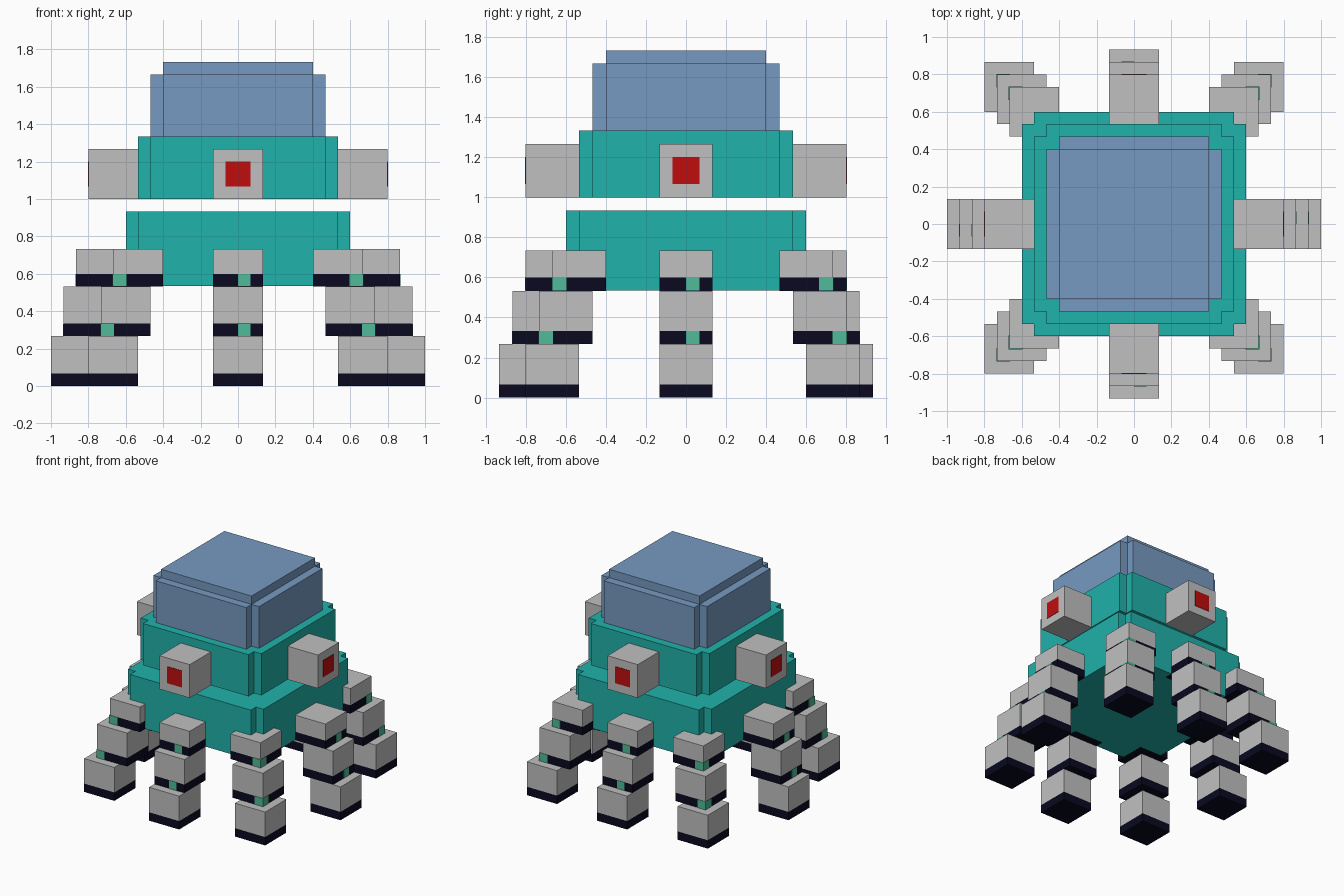
import bpy
import bmesh
from mathutils import Vector

cube = bpy.data.objects.get("Cube")
if cube:
    bpy.data.objects.remove(cube, do_unlink=True)

U = 1 / 15  # size of one block
EPS = 0.003  # thin offset for painted plates


def material(name, rgb):
    lin = [(c / 255 / 12.92) if c < 11 else ((c / 255 + 0.055) / 1.055) ** 2.4 for c in rgb]
    m = bpy.data.materials.new(name)
    m.use_nodes = True
    m.diffuse_color = (*lin, 1)
    bsdf = next(n for n in m.node_tree.nodes if n.type == 'BSDF_PRINCIPLED')
    bsdf.inputs["Base Color"].default_value = (*lin, 1)
    return m


GREY = material("light_grey", (192, 192, 192))
TEAL = material("teal", (32, 178, 170))
BLUE = material("dusty_blue", (119, 154, 193))
RED = material("red", (192, 13, 13))
DARK = material("dark_navy", (9, 9, 32))
GREEN = material("soft_green", (80, 187, 152))


def add_object(name, bm, mat):
    bmesh.ops.recalc_face_normals(bm, faces=bm.faces[:])
    mesh = bpy.data.meshes.new(name)
    bm.to_mesh(mesh)
    bm.free()
    mesh.materials.append(mat)
    obj = bpy.data.objects.new(name, mesh)
    bpy.context.collection.objects.link(obj)
    return obj


def box(name, lo, hi, mat, grow=(0, 0, 0)):
    """Box between two corners given in blocks, grown by a small amount."""
    lo, hi, g = Vector(lo) * U, Vector(hi) * U, Vector(grow)
    bm = bmesh.new()
    bmesh.ops.create_cube(bm, size=1)
    bmesh.ops.scale(bm, vec=hi - lo + 2 * g, verts=bm.verts)
    bmesh.ops.translate(bm, vec=(lo + hi) / 2, verts=bm.verts)
    return add_object(name, bm, mat)


def notched_block(name, r, z0, z1, mat):
    """Square prism with one block cut from each vertical corner."""
    n = r - 1
    corner = [(r, n), (n, n), (n, r)]
    outline = []
    for _ in range(4):
        outline += corner
        corner = [(-y, x) for x, y in corner]
    bm = bmesh.new()
    base = bm.faces.new([bm.verts.new((x * U, y * U, z0 * U)) for x, y in outline])
    top = bmesh.ops.extrude_face_region(bm, geom=[base])["geom"]
    bmesh.ops.translate(bm, vec=(0, 0, (z1 - z0) * U),
                        verts=[v for v in top if isinstance(v, bmesh.types.BMVert)])
    return add_object(name, bm, mat)


# Body tiers and dome
notched_block("lower_body", 9, 8.03, 14, TEAL)
notched_block("upper_body", 8, 15, 20, TEAL)
notched_block("dome", 7, 20, 25, BLUE)
box("dome_cap", (-6, -6, 25), (6, 6, 26), BLUE)

# Eye pods on the four sides
for side, (dx, dy) in {"front": (0, -1), "back": (0, 1), "left": (1, 0), "right": (-1, 0)}.items():
    cx, cy = dx * 10, dy * 10
    box(side + "_eye_pod", (cx - 2, cy - 2, 15), (cx + 2, cy + 2, 19), GREY)
    px, py = dx * 12, dy * 12
    wx, wy = abs(dy), abs(dx)
    box(side + "_eye", (px - wx, py - wy, 16), (px + wx, py + wy, 18), RED,
        (abs(dx) * EPS, abs(dy) * EPS, 0))

# Legs: direction and centre of the bottom foot, each section steps one block inward
legs = {
    "front": (0, -1, 0, -12), "back": (0, 1, 0, 12),
    "left": (1, 0, 13, 0), "right": (-1, 0, -13, 0),
    "front_left": (1, -1, 10, -10), "front_right": (-1, -1, -10, -10),
    "back_left": (1, 1, 10, 11), "back_right": (-1, 1, -10, 11),
}
sections = [("foot", 0, 4), ("shin", 4, 8), ("thigh", 8, 11)]
for leg, (dx, dy, fx, fy) in legs.items():
    for step, (part, z0, z1) in enumerate(sections):
        cx, cy = fx - dx * step, fy - dy * step
        name = f"{leg}_{part}"
        box(name, (cx - 2, cy - 2, z0 + 1), (cx + 2, cy + 2, z1), GREY)
        box(name + "_sole", (cx - 2, cy - 2, z0), (cx + 2, cy + 2, z0 + 1), DARK)
        if step:
            # Green joint block on the outer edge or outer corner
            jx = cx + 1.5 * dx - (0.5 * dy if dx == 0 else 0)
            jy = cy + 1.5 * dy + (0.5 * dx if dy == 0 else 0)
            box(name + "_joint", (jx - 0.5, jy - 0.5, z0), (jx + 0.5, jy + 0.5, z0 + 1),
                GREEN, (EPS * abs(dx), EPS * abs(dy), -0.0005))
